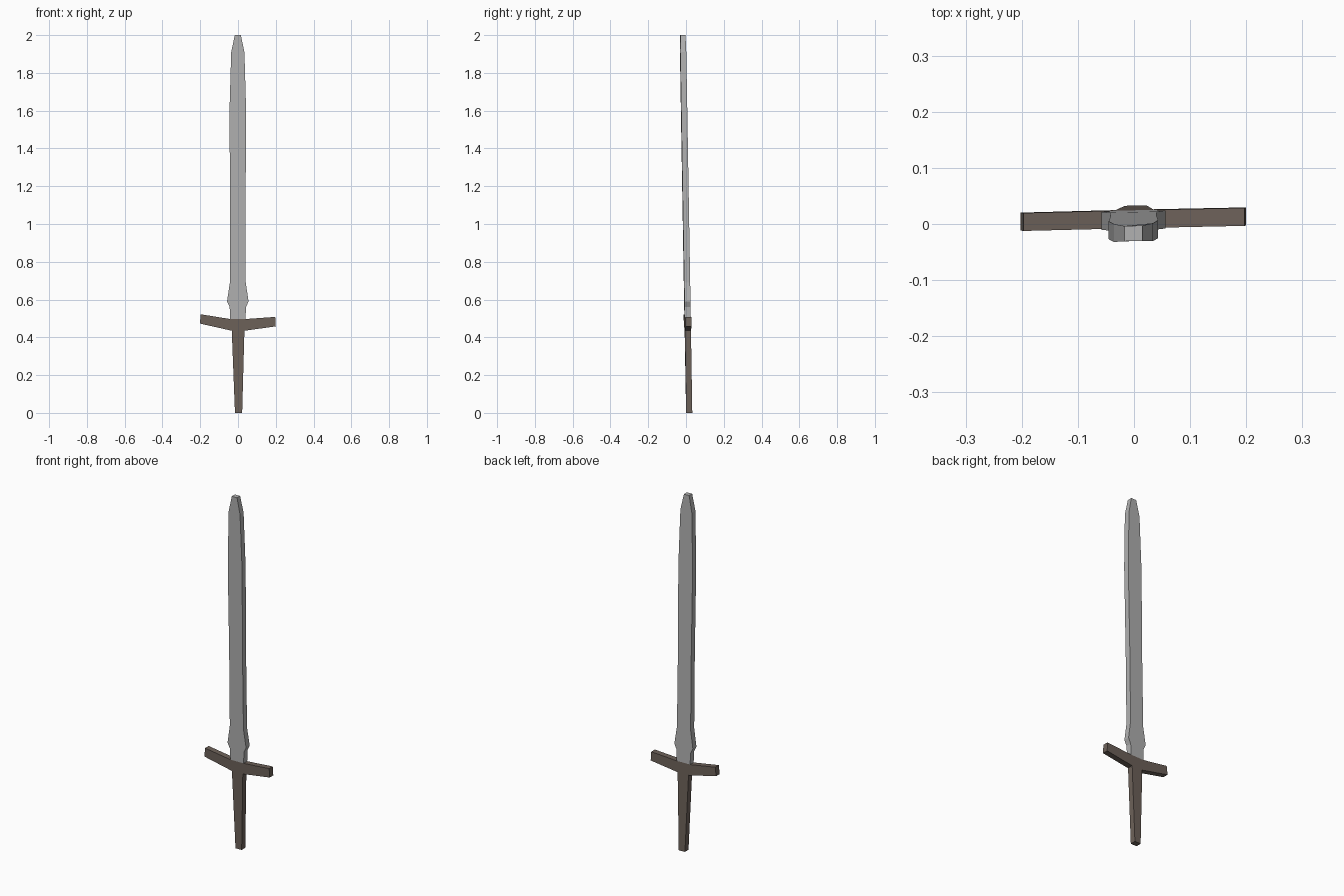
import bpy, bmesh

if "Cube" in bpy.data.objects:
    bpy.data.objects.remove(bpy.data.objects["Cube"])

LEAN = -0.0168   # the sword leans slightly toward -y with height
YAW = 0.0225     # and is turned slightly about z
HALF = 0.016     # half thickness


def material(name, rgb):
    m = bpy.data.materials.new(name)
    m.diffuse_color = (*rgb, 1)
    m.use_nodes = True
    m.node_tree.nodes["Principled BSDF"].inputs["Base Color"].default_value = m.diffuse_color
    return m


def plate(name, outline, mat):
    """Extrude an (x, z) outline to a flat plate, following lean and yaw."""
    bm = bmesh.new()
    face = bm.faces.new([bm.verts.new((x, -HALF, z)) for x, z in outline])
    ext = bmesh.ops.extrude_face_region(bm, geom=[face])
    for v in ext["geom"]:
        if isinstance(v, bmesh.types.BMVert):
            v.co.y = HALF
    for v in bm.verts:
        if v.co.z > 1.95:
            v.co.y *= 0.85          # slightly thinner tip
        v.co.y += LEAN * (v.co.z - 1) + YAW * v.co.x
    bmesh.ops.recalc_face_normals(bm, faces=bm.faces)
    me = bpy.data.meshes.new(name)
    bm.to_mesh(me)
    bm.free()
    me.materials.append(mat)
    ob = bpy.data.objects.new(name, me)
    bpy.context.collection.objects.link(ob)
    return ob


steel = material("blade_grey", (0.44, 0.44, 0.44))
wood = material("hilt_brown", (0.155, 0.122, 0.102))

# Blade: tapered tip, long body, flared base and narrow neck
right = [(0.04, 0.497), (0.042, 0.56), (0.056, 0.59), (0.041, 0.69),
         (0.040, 1.1), (0.043, 1.6), (0.034, 1.91), (0.015, 2.0)]
left = [(-x - 0.002, z) for x, z in reversed(right)]
plate("blade", right + left, steel)

# Hilt: tapered grip with two upswept guard arms, in one piece
plate("hilt", [(-0.016, 0), (0.022, 0), (0.034, 0.435), (0.2, 0.458),
               (0.197, 0.508), (0.04, 0.497), (-0.042, 0.497),
               (-0.197, 0.522), (-0.202, 0.473), (-0.033, 0.435)], wood)
